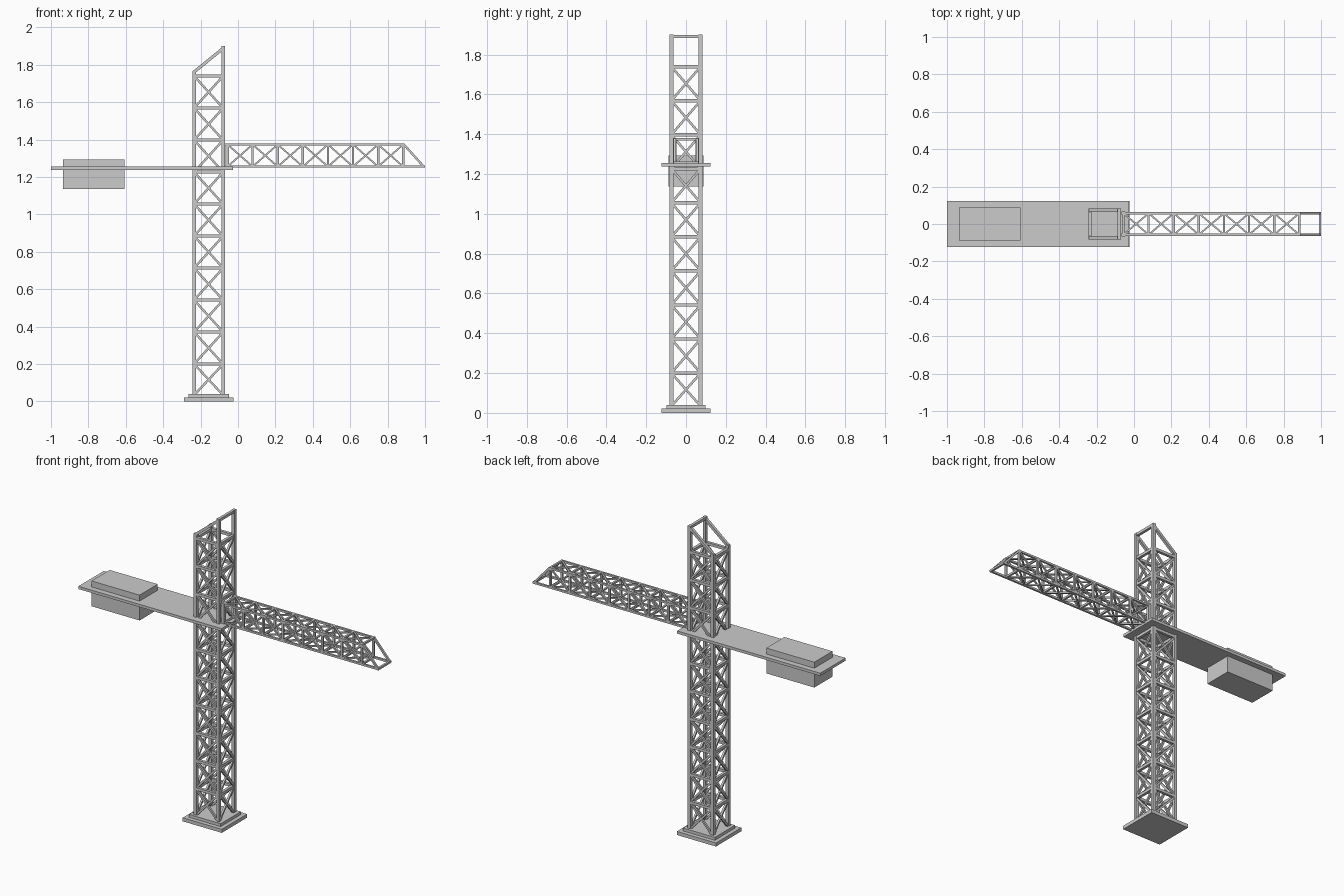
import bpy, bmesh
from mathutils import Vector, Matrix

if "Cube" in bpy.data.objects:
    bpy.data.objects.remove(bpy.data.objects["Cube"])


def finish(name, bm):
    bmesh.ops.recalc_face_normals(bm, faces=bm.faces)
    me = bpy.data.meshes.new(name)
    bm.to_mesh(me)
    bm.free()
    ob = bpy.data.objects.new(name, me)
    bpy.context.collection.objects.link(ob)
    return ob


def box(name, lo, hi):
    bm = bmesh.new()
    lo, hi = Vector(lo), Vector(hi)
    m = Matrix.Translation((lo + hi) / 2) @ Matrix.Diagonal((*(hi - lo), 1))
    bmesh.ops.create_cube(bm, size=1, matrix=m)
    return finish(name, bm)


def beams(name, segments, w):
    """Square bars of width w along each (start, end) segment."""
    bm = bmesh.new()
    for a, b in segments:
        a, b = Vector(a), Vector(b)
        d = b - a
        z = d.normalized()
        side = Vector((0, 1, 0)) if abs(z.y) < 1e-4 else Vector((1, 0, 0))
        if abs(z.dot(side)) > 1e-4:
            side = Vector((0, 0, 1))
        x = side.cross(z).normalized()
        y = z.cross(x)
        m = Matrix((x * w, y * w, d)).transposed().to_4x4()
        bmesh.ops.create_cube(bm, size=1, matrix=Matrix.Translation((a + b) / 2) @ m)
    return finish(name, bm)


def cross(a, b, c, d):
    """Two diagonals of the quad a-b-c-d."""
    return [(a, c), (b, d)]


# Base slabs
CX = -0.157
box("base_slab", (CX - .133, -.123, 0), (CX + .133, .123, .022))
box("base_step", (CX - .108, -.098, .022), (CX + .108, .098, .04))

# Mast legs, taller on the jib side
LW = 0.019
x0, x1, my = CX - .0775, CX + .0775, .0735
beams("mast_legs", [((x, s * my, .03), (x, s * my, top))
                    for x, top in ((x0, 1.768), (x1, 1.90)) for s in (-1, 1)], LW)

# Mast rings and cross bracing on all four sides
levels = [0.2 + 0.1711 * i for i in range(10)]
corners = [(x0, -my), (x1, -my), (x1, my), (x0, my)]
rings, braces = [], []
for i, z in enumerate(levels):
    low = levels[i - 1] if i else 0.034
    for k in range(4):
        p, q = corners[k], corners[(k + 1) % 4]
        rings.append(((*p, z), (*q, z)))
        braces += cross((*p, low), (*q, low), (*q, z), (*p, z))
beams("mast_rings", rings, 0.017)
beams("mast_braces", braces, 0.012)

# Sloped mast head
beams("mast_head", [((x0, s * my, 1.762), (x1, s * my, 1.888)) for s in (-1, 1)]
      + [((x1, -my, 1.891), (x1, my, 1.891))], 0.0165)

# Counter jib deck and counterweight
box("counter_deck", (-1, -.123, 1.239), (-.026, .123, 1.256))
box("counterweight", (-.935, -.088, 1.137), (-.608, .088, 1.293))

# Jib chords
jy, zb, zt = .057, 1.256, 1.374
beams("jib_chords", [((-.07, s * jy, z), (end, s * jy, z))
                     for s in (-1, 1) for z, end in ((zb, .993), (zt, .89))], 0.012)

# Jib frames and cross bracing on all four sides
stations = [-.056 + .1342 * i for i in range(8)]
sect = [(-jy, zb), (jy, zb), (jy, zt), (-jy, zt)]
frames, jbraces = [], []
for i, x in enumerate(stations):
    for k in range(4):
        p, q = sect[k], sect[(k + 1) % 4]
        frames.append(((x, *p), (x, *q)))
        if i:
            w = stations[i - 1]
            jbraces += cross((w, *p), (x, *p), (x, *q), (w, *q))
beams("jib_frames", frames, 0.012)
beams("jib_braces", jbraces, 0.009)

# Pointed jib tip
beams("jib_tip", [((.887, s * jy, zt), (.993, s * jy, zb)) for s in (-1, 1)]
      + [((.994, -jy - .006, zb), (.994, jy + .006, zb))], 0.012)

# Mounting posts where the jib meets the mast
beams("jib_mount", [((-.058, s * jy, 1.25), (-.058, s * jy, 1.38)) for s in (-1, 1)], 0.018)
